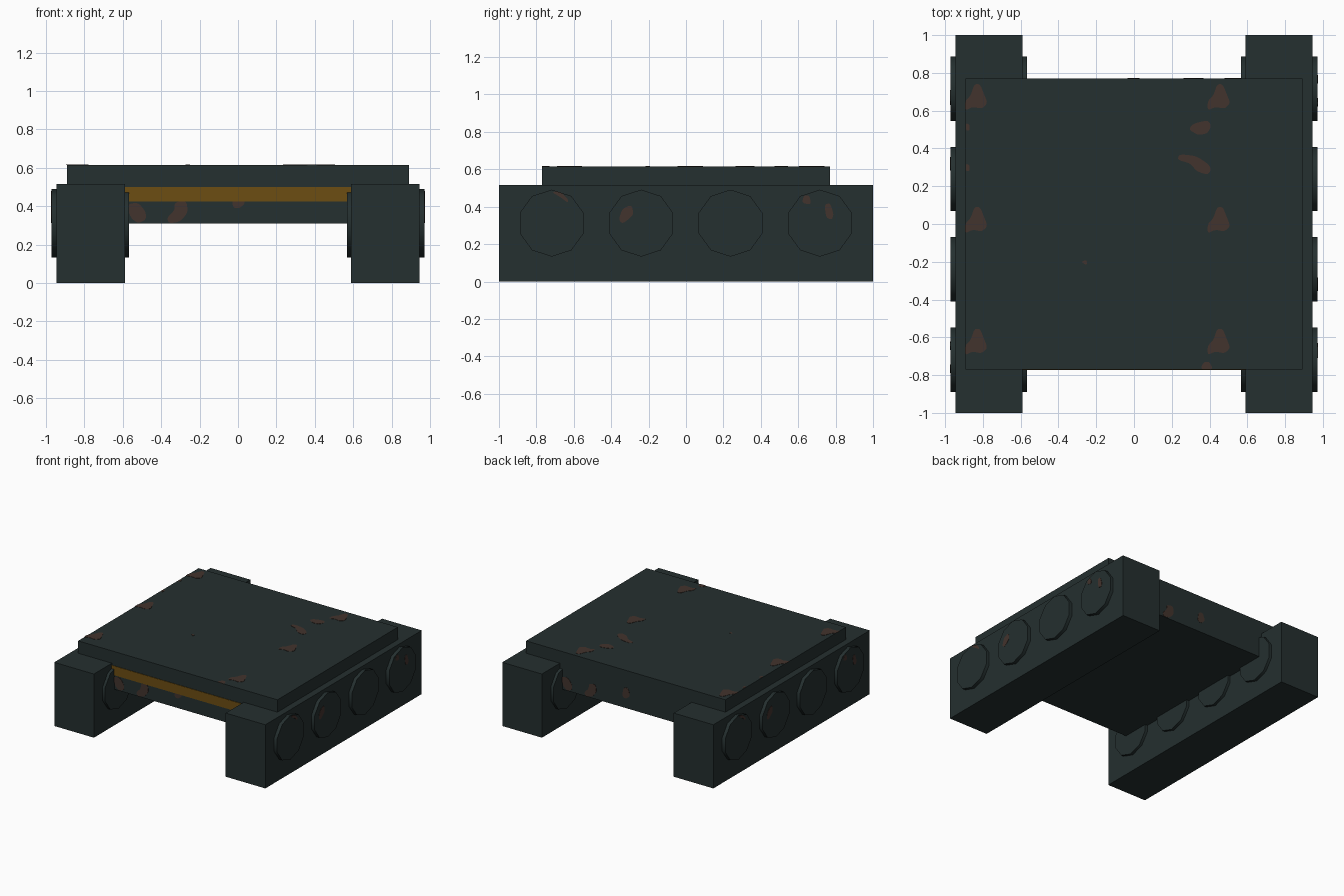
import bpy, bmesh, math
from mathutils import Matrix, Vector

cube = bpy.data.objects.get("Cube")
if cube:
    bpy.data.objects.remove(cube, do_unlink=True)


def material(name, rgb):
    mat = bpy.data.materials.new(name)
    mat.use_nodes = True
    color = (*rgb, 1)
    mat.diffuse_color = color
    mat.node_tree.nodes["Principled BSDF"].inputs["Base Color"].default_value = color
    return mat


STEEL = material("dark_steel", (0.018, 0.029, 0.029))
AMBER = material("amber_paint", (0.15, 0.075, 0.006))
RUST = material("rust", (0.055, 0.033, 0.026))


def add_object(name, bm, mat):
    bmesh.ops.recalc_face_normals(bm, faces=bm.faces)
    mesh = bpy.data.meshes.new(name)
    bm.to_mesh(mesh)
    bm.free()
    mesh.materials.append(mat)
    obj = bpy.data.objects.new(name, mesh)
    bpy.context.collection.objects.link(obj)
    return obj


def box(name, low, high, mat):
    low, high = Vector(low), Vector(high)
    bm = bmesh.new()
    place = Matrix.Translation((low + high) / 2) @ Matrix.Diagonal((*(high - low), 1))
    bmesh.ops.create_cube(bm, size=1, matrix=place)
    return add_object(name, bm, mat)


def wheel(name, x, y):
    bm = bmesh.new()
    place = (Matrix.Translation((x, y, 0.312)) @ Matrix.Rotation(math.pi / 2, 4, "Y")
             @ Matrix.Rotation(math.pi / 2, 4, "Z"))
    bmesh.ops.create_cone(bm, cap_ends=True, segments=10, radius1=0.179,
                          radius2=0.179, depth=0.405, matrix=place)
    obj = add_object(name, bm, STEEL)
    bpy.ops.object.select_all(action="DESELECT")
    obj.select_set(True)
    bpy.context.view_layer.objects.active = obj
    bpy.ops.object.shade_smooth_by_angle(angle=math.radians(40))


# Hull and deck
DECK_X, DECK_Y, DECK_TOP = 0.892, 0.77, 0.615
box("hull", (-0.6, -DECK_Y, 0.31), (0.6, DECK_Y, 0.51), STEEL)
box("deck", (-DECK_X, -DECK_Y, 0.5), (DECK_X, DECK_Y, DECK_TOP), STEEL)
box("front_stripe", (-0.59, -DECK_Y - 0.004, 0.425), (0.59, -DECK_Y, 0.5), AMBER)

# Track blocks with wheels showing on both sides
for side, sign in (("right", -1), ("left", 1)):
    inner, outer = sorted((sign * 0.59, sign * 0.945))
    box(side + "_track", (inner, -1, 0), (outer, 1, 0.515), STEEL)
    for i in range(4):
        wheel(f"{side}_wheel_{i + 1}", sign * 0.77, -0.718 + i * 0.478)


# Rust patches: rounded outlines, in hundredths, on a chosen plane
PLANES = {
    "top": Matrix.Translation((0, 0, DECK_TOP)),
    "front": Matrix.Translation((0, -DECK_Y, 0)) @ Matrix.Rotation(math.pi / 2, 4, "X"),
    "side": Matrix.Translation((0.9725, 0, 0)) @ Matrix.Rotation(math.pi / 2, 4, "Z")
            @ Matrix.Rotation(math.pi / 2, 4, "X"),
}
HALF_TURN = Matrix.Rotation(math.pi, 4, "Z")


def patch(name, plane, outline, shift=(0, 0), turned=False):
    pts = [Vector(p) / 100 + Vector(shift) for p in outline]
    for _ in range(2):
        pts = [a.lerp(b, t) for a, b in zip(pts, pts[1:] + pts[:1]) for t in (0.2, 0.8)]
    bm = bmesh.new()
    face = bm.faces.new([bm.verts.new((p.x, p.y, 0)) for p in pts])
    cap = bmesh.ops.extrude_face_region(bm, geom=[face])["geom"]
    bmesh.ops.translate(bm, vec=(0, 0, 0.002),
                        verts=[v for v in cap if isinstance(v, bmesh.types.BMVert)])
    place = PLANES[plane]
    bm.transform(HALF_TURN @ place if turned else place)
    add_object(name, bm, RUST)


# Deck patches
corner = [(-1, 7), (2, 7), (4, 2), (6, -3), (3, -6), (-2, -5), (-6, -7), (-6, -2), (-3, 1)]
for x in (-0.835, 0.45):
    for y in (0.67, 0.02, -0.625):
        patch("deck_rust_corner", "top", corner, (x, y))
patch("deck_rust_long", "top", [(23, 34), (24, 37), (33, 36), (39, 32), (41, 29),
                                (39, 26), (33, 28), (30, 32)])
patch("deck_rust_round", "top", [(29, 50), (31, 53), (39, 55), (41, 52), (39, 48), (34, 47)])
patch("deck_rust_speck", "top", [(-28, -20), (-25, -19), (-25, -22)])
patch("deck_rust_front", "top", [(35, -77), (37, -73), (40, -73), (42, -77)])
for y in (0.3, 0.515):
    patch("deck_rust_edge", "top", [(-89, -2), (-89, 2), (-87, 1), (-87, -2)], (0, y))

# Hull patches, front and back
for end, turned in (("front", False), ("back", True)):
    patch(end + "_rust_outer", "front", [(-58, 41), (-52, 42), (-48, 37), (-48, 33),
                                         (-52, 31), (-56, 34)], turned=turned)
    patch(end + "_rust_inner", "front", [(-33, 42), (-27, 43), (-26, 37), (-30, 32),
                                         (-36, 31), (-37, 34), (-33, 38)], turned=turned)
    patch(end + "_rust_middle", "front", [(-3, 41), (-2, 47), (2, 48), (4, 42),
                                          (1, 39), (-2, 39)], turned=turned)

# Wheel patches, both outer sides
for side, turned in (("left", False), ("right", True)):
    patch(side + "_wheel_rust_streak", "side", [(-72, 48), (-67, 48), (-63, 44),
                                                (-63, 42), (-67, 45)], turned=turned)
    patch(side + "_wheel_rust_round", "side", [(-36, 33), (-34, 39), (-29, 41), (-28, 36),
                                               (-31, 33), (-34, 31)], turned=turned)
    patch(side + "_wheel_rust_dot", "side", [(63, 46), (66, 46), (67, 41), (62, 42)],
          turned=turned)
    patch(side + "_wheel_rust_drop", "side", [(74, 41), (77, 42), (79, 36), (78, 33),
                                              (75, 34)], turned=turned)
